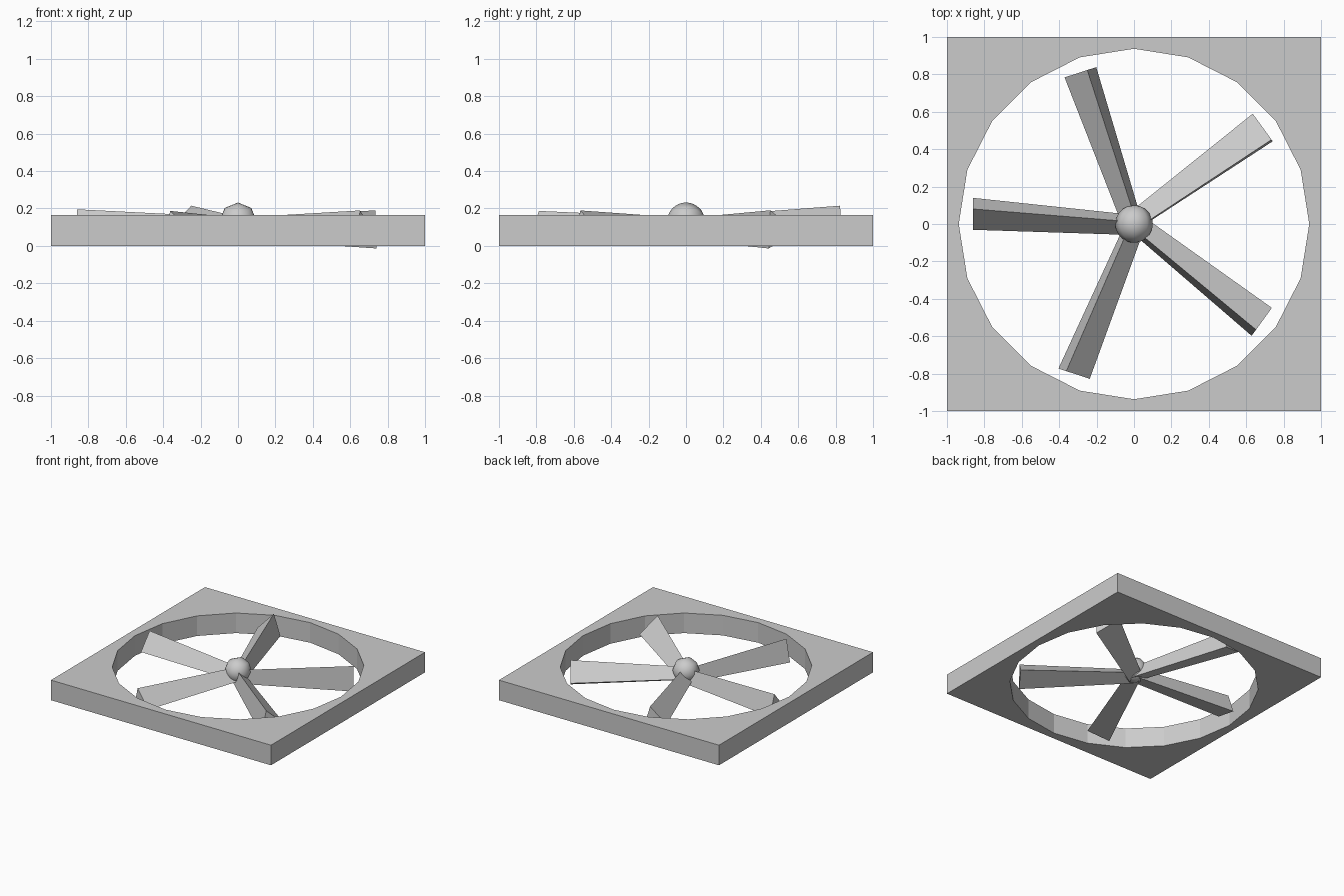
import bpy, bmesh
from math import sin, cos, radians, pi
from mathutils import Vector, Matrix

if "Cube" in bpy.data.objects:
    bpy.data.objects.remove(bpy.data.objects["Cube"])


def add_object(name, bm):
    bmesh.ops.recalc_face_normals(bm, faces=bm.faces)
    mesh = bpy.data.meshes.new(name)
    bm.to_mesh(mesh)
    bm.free()
    obj = bpy.data.objects.new(name, mesh)
    bpy.context.collection.objects.link(obj)
    return obj


def smooth(obj, angle=30):
    bpy.ops.object.select_all(action='DESELECT')
    obj.select_set(True)
    bpy.context.view_layer.objects.active = obj
    bpy.ops.object.shade_smooth_by_angle(angle=radians(angle))


def edge_loop(bm, points):
    verts = [bm.verts.new(p) for p in points]
    return [bm.edges.new((v, verts[(i + 1) % len(verts)])) for i, v in enumerate(verts)]


# Square frame with a 20-sided opening
HEIGHT = 0.165
bm = bmesh.new()
edges = edge_loop(bm, [(x, y, HEIGHT / 2) for x, y in ((-1, -1), (1, -1), (1, 1), (-1, 1))])
edges += edge_loop(bm, [(0.937 * cos(i * pi / 10), 0.937 * sin(i * pi / 10), HEIGHT / 2)
                        for i in range(20)])
bmesh.ops.triangle_fill(bm, edges=edges, use_beauty=True, normal=(0, 0, 1))
frame = add_object("frame", bm)
solid = frame.modifiers.new("thickness", 'SOLIDIFY')
solid.thickness = HEIGHT
solid.offset = 0

# Hub ball, with its poles facing front and back
bm = bmesh.new()
bmesh.ops.create_uvsphere(bm, u_segments=8, v_segments=16, radius=0.1)
bmesh.ops.transform(bm, verts=bm.verts,
                    matrix=Matrix.Translation((0, 0, 0.132)) @ Matrix.Rotation(pi / 2, 4, 'X'))
smooth(add_object("hub", bm), 50)


# Fan blades: three-sided tapered prisms, each slightly differently pitched
def blade(name, heading, side, tip_z, tip_r, pitch):
    a = radians(heading)
    out = Vector((cos(a), sin(a), 0))
    tangent = Vector((-sin(a), cos(a), 0))
    up = Vector((0, 0, 1))
    bm = bmesh.new()
    rings = []
    for centre, r in ((Vector((0, 0, 0.09)), 0.063),
                      (out * 0.86 + tangent * side + up * tip_z, tip_r)):
        rings.append([bm.verts.new(centre + tangent * r * cos(p) + up * r * sin(p))
                      for p in (radians(pitch + 120 * k) for k in range(3))])
    root, tip = rings
    bm.faces.new(root)
    bm.faces.new(tip)
    for k in range(3):
        n = (k + 1) % 3
        bm.faces.new((root[k], root[n], tip[n], tip[k]))
    add_object(name, bm)


# heading, sideways tip offset, tip height, tip radius, pitch
for i, spec in enumerate([(36, -0.014, 0.085, 0.118, 117),
                          (108, 0.009, 0.112, 0.106, 104),
                          (180, -0.063, 0.097, 0.100, 100),
                          (252, -0.072, 0.085, 0.106, 106),
                          (324, -0.039, 0.083, 0.112, 108)]):
    blade(f"fan_blade_{i + 1}", *spec)
